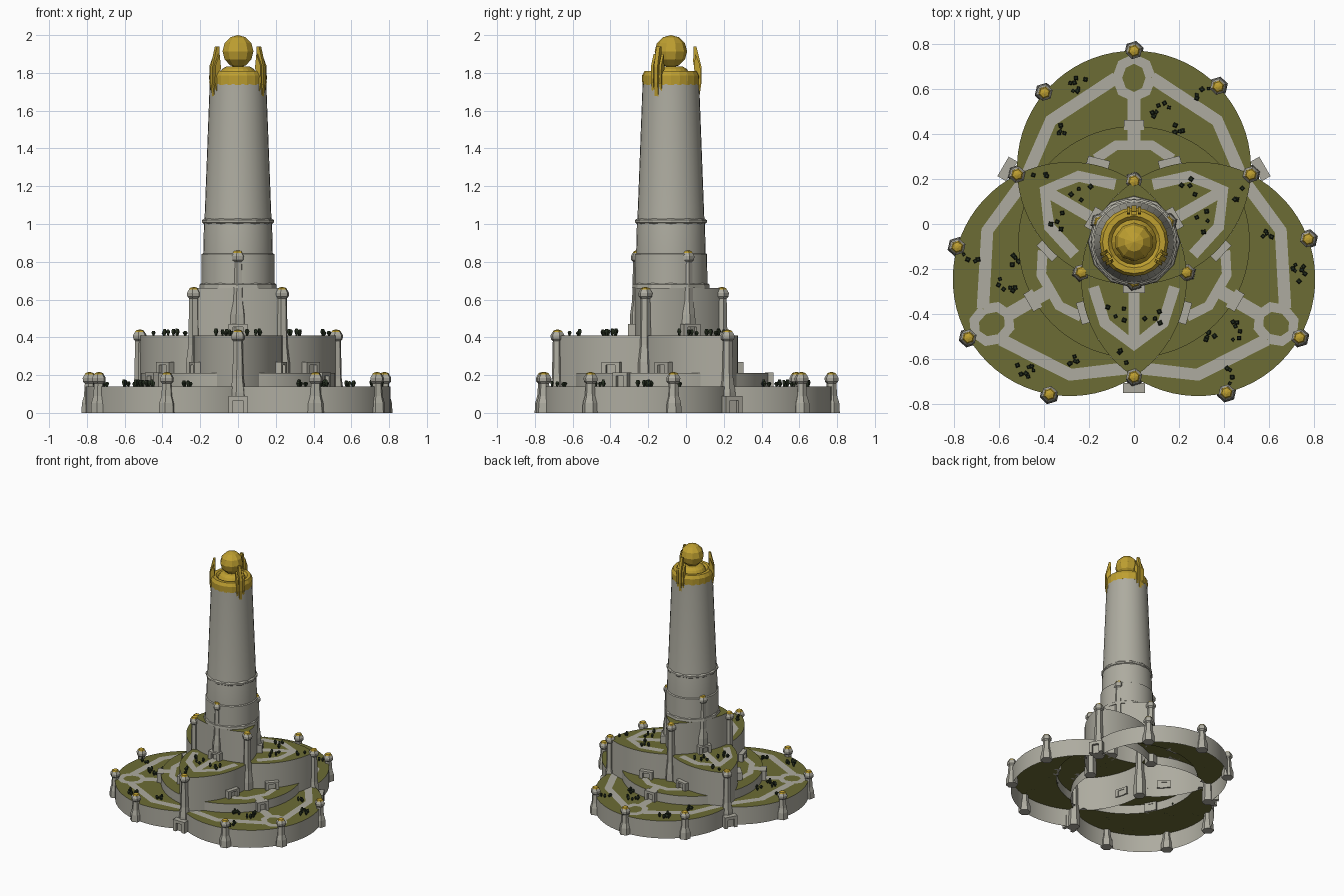
import bpy, bmesh, math, random
from mathutils import Vector, Matrix

if "Cube" in bpy.data.objects:
    bpy.data.objects.remove(bpy.data.objects["Cube"])
random.seed(4)

D, R, STEP = 0.33, 0.52, 0.515            # lobe offset, lobe radius, step radius
CEN = Matrix.Translation((0, -0.08, 0))   # axis of the threefold plan


def material(name, col):
    m = bpy.data.materials.new(name)
    m.diffuse_color = (*col, 1)
    m.use_nodes = True
    m.node_tree.nodes["Principled BSDF"].inputs["Base Color"].default_value = m.diffuse_color
    return m


STONE = material("stone", (0.42, 0.41, 0.35))
GRASS = material("grass", (0.15, 0.15, 0.035))
GOLD = material("gold", (0.52, 0.35, 0.03))
LEAF = material("leaf", (0.02, 0.03, 0.015))


def build(name, parts, mat, rots=(0, 120, 240), smooth=False):
    """Join (verts, faces) parts, repeated at each rotation about the axis."""
    vs, fs = [], []
    for a in rots:
        M = CEN @ Matrix.Rotation(math.radians(a), 4, 'Z')
        for v, f in parts:
            o = len(vs)
            vs += [M @ Vector(p) for p in v]
            fs += [[i + o for i in q] for q in f]
    me = bpy.data.meshes.new(name)
    me.from_pydata(vs, [], fs)
    me.materials.append(mat)
    ob = bpy.data.objects.new(name, me)
    bpy.context.collection.objects.link(ob)
    if smooth:
        bpy.context.view_layer.objects.active = ob
        ob.select_set(True)
        bpy.ops.object.shade_smooth_by_angle(angle=math.radians(30))
        ob.select_set(False)
    return ob


def pol(deg, r):
    return Vector((r * math.cos(math.radians(deg)), r * math.sin(math.radians(deg))))


def arc(c, p, q, n=14):
    """Points on the circle around c from p to q, the short way."""
    a, b = math.atan2(*(p - c).yx), math.atan2(*(q - c).yx)
    d = (b - a + math.pi) % (2 * math.pi) - math.pi
    r = (p - c).length
    return [c + r * Vector((math.cos(a + d * i / n), math.sin(a + d * i / n))) for i in range(n + 1)]


def sheet(pts, z):
    out = [p for i, p in enumerate(pts) if (p - pts[i - 1]).length > 1e-5]
    return [(p.x, p.y, z) for p in out], [list(range(len(out)))]


def wall(pts, z0, z1):
    n = len(pts)
    v = [(p.x, p.y, z) for z in (z0, z1) for p in pts]
    return v, [(i, i + 1, n + i + 1, n + i) for i in range(n - 1)]


def ribbon(pts, w, z):
    P = [Vector(p) for p in pts]
    v = []
    for i, p in enumerate(P):
        t = (P[min(i + 1, len(P) - 1)] - P[max(i - 1, 0)]).normalized() * w / 2
        v += [(p.x - t.y, p.y + t.x, z), (p.x + t.y, p.y - t.x, z)]
    return v, [(2 * i, 2 * i + 1, 2 * i + 3, 2 * i + 2) for i in range(len(P) - 1)]


def lathe(prof, n, at=(0, 0), turn=0.0):
    """Turned solid from (radius, z) pairs, bottom to top."""
    v = [(at[0] + r * math.cos(turn + 2 * math.pi * i / n), at[1] + r * math.sin(turn + 2 * math.pi * i / n), z)
         for r, z in prof for i in range(n)]
    f = [(k * n + i, k * n + (i + 1) % n, (k + 1) * n + (i + 1) % n, (k + 1) * n + i)
         for k in range(len(prof) - 1) for i in range(n)]
    return v, f + [list(range(n))[::-1], list(range(len(v) - n, len(v)))]


def box(c, s, M=Matrix()):
    v = [M @ Vector((c[0] + x * s[0] / 2, c[1] + y * s[1] / 2, c[2] + z * s[2] / 2))
         for x in (-1, 1) for y in (-1, 1) for z in (-1, 1)]
    return v, [(0, 1, 3, 2), (4, 6, 7, 5), (0, 4, 5, 1), (2, 3, 7, 6), (0, 2, 6, 4), (1, 5, 7, 3)]


# Plan geometry: three overlapping circles and their crossings
C = {a: pol(a, D) for a in (90, 210, 330)}
J = {a: pol(a, 0.6) for a in (30, 150)}
I = {a: pol(a, 0.27) for a in (90, 210, 330)}
R = (J[30] - C[90]).length
th = math.degrees(math.acos((STEP**2 + D**2 - R**2) / (2 * STEP * D)))
SR, SL = pol(th - 30, STEP), pol(210 - th, STEP)
top = Vector((0, D + R))
outer = arc(C[90], J[30], top, 18) + arc(C[90], top, J[150], 18)[1:]
step = arc(Vector((0, 0)), SR, SL, 20)
lens_a = arc(C[330], J[30], I[90], 18)
lens_b = arc(C[90], I[330], J[30], 18)
core = arc(C[210], I[330], I[90], 18)

# Terrace walls (open shells) and lawns
build("outer_wall", [wall(outer, 0, 0.14)], STONE, smooth=True)
build("step_wall", [wall(step, 0.14, 0.21)], STONE, smooth=True)
build("upper_terrace_wall", [wall(lens_a, 0.14, 0.41), wall(lens_b, 0.14, 0.41)], STONE, smooth=True)
build("core_wall", [wall(core, 0.41, 0.66)], STONE, smooth=True)
build("lower_lawn", [sheet(outer + arc(C[210], J[150], SL) + step[::-1] + arc(C[330], SR, J[30]), 0.14)], GRASS)
build("step_lawn", [sheet(step + arc(C[210], SL, I[90]) + arc(C[330], I[90], SR), 0.21)], GRASS)
build("upper_lawn", [sheet(lens_a + core[::-1] + lens_b, 0.41)], GRASS)
full = arc(C[210], I[330], I[90]) + arc(C[330], I[90], I[210]) + arc(C[90], I[210], I[330])
build("core_roof", [sheet(full, 0.66)], GRASS, rots=(0,))

# Paths
oct_ring = [(0.075 * math.cos(i * math.pi / 4), 0.73 + 0.085 * math.sin(i * math.pi / 4)) for i in range(9)]
build("lower_paths", [
    ribbon([(-.47, .31), (-.37, .54), (-.08, .73)], .055, .143),
    ribbon([(.08, .73), (.37, .54), (.47, .31)], .055, .143),
    ribbon(oct_ring, .045, .144), ribbon([(0, .66), (0, .52)], .06, .1435)], STONE)
build("step_paths", [ribbon([(-.17, .37), (-.08, .43), (.08, .43), (.17, .37)], .045, .213),
                     ribbon([(0, .5), (0, .42)], .06, .2135)], STONE)
build("upper_paths", [ribbon([(-.18, .2), (-.13, .36), (0, .46), (.13, .36), (.18, .2)], .05, .413),
                      ribbon([(0, .19), (0, .45)], .05, .4135)], STONE, rots=(60, 180, 300))


# Gateways: two jambs, a lintel and a recessed door
def gate(x, y, z, deg, w=.1, h=.06):
    M = Matrix.Translation((x, y, z)) @ Matrix.Rotation(math.radians(deg - 90), 4, 'Z')
    return [box((-w * .38, 0, h / 2), (w * .24, .045, h), M), box((w * .38, 0, h / 2), (w * .24, .045, h), M),
            box((0, 0, h * .87), (w * .6, .045, h * .26), M), box((0, -.008, h * .4), (w * .6, .02, h * .8), M)]


build("terrace_gates", gate(.16, .35, .21, 104) + gate(-.16, .35, .21, 76) + gate(0, .52, .14, 90, .09, .075), STONE)
build("junction_gates", gate(0, .65, 0, 90, .1, .09) + gate(0, .205, .41, 90, .1, .06), STONE, rots=(60, 180, 300))


# Posts: flared foot, slim shaft, faceted head with a gold cap
def post(name, spots, z0, z1, rots=(0, 120, 240)):
    h = z1 - z0
    prof = [(.045, z0), (.042, z0 + .25 * h), (.031, z0 + .42 * h), (.026, z1 - .055),
            (.036, z1 - .045), (.038, z1 - .025), (.028, z1 - .008)]
    build(name, [lathe(prof, 6, p, .3) for p in spots], STONE, rots)
    build(name + "_cap", [lathe([(.030, z1 - .012), (.022, z1 + .001), (.006, z1 + .006)], 6, p, .3) for p in spots],
          GOLD, rots)


post("outer_post", [C[90] + pol(a, R) for a in (44, 90, 140)], 0, .21)
post("junction_post", [J[30]], 0, .435)
post("inner_post", [I[90]], .14, .66)
post("tower_post", [pol(30, .175)], .41, .855)

# Tower shaft and its bands
build("tower", [lathe([(.193, .66), (.192, .84), (.184, .845), (.18, 1.01), (.177, 1.03), (.15, 1.74)], 32)],
      STONE, (0,), True)
build("tower_band", [lathe([(.18, 1.0), (.19, 1.008), (.19, 1.02), (.178, 1.03)], 12)], STONE, (0,))
build("tower_plinth", [lathe([(.205, .66), (.203, .68), (.19, .69)], 12)], STONE, (0,))

# Golden crown: collar, seat and low-poly orb
build("crown_collar", [lathe([(.151, 1.735), (.153, 1.785), (.14, 1.81), (.115, 1.81), (.1, 1.795), (.085, 1.82),
                              (.06, 1.835)], 20)], GOLD, (0,))
bpy.ops.mesh.primitive_uv_sphere_add(segments=10, ring_count=6, radius=.086, location=(0, -.08, 1.914))
orb = bpy.context.object
orb.name = "crown_orb"
orb.data.materials.append(GOLD)


# Crown fins: a tall blade flanked by two short claws
def blade(prof, t, x):
    n = len(prof)
    v = [(x + s * t / 2, r, z) for s in (-1, 1) for r, z in prof]
    return v, [list(range(n)), list(range(n, 2 * n))[::-1]] + \
        [(i, n + i, n + (i + 1) % n, (i + 1) % n) for i in range(n)]


tall = [(.145, 1.63), (.162, 1.75), (.162, 1.83), (.135, 1.94), (.12, 1.94), (.118, 1.86), (.13, 1.79)]
claw = [(.14, 1.67), (.158, 1.75), (.155, 1.84), (.13, 1.9), (.122, 1.83), (.13, 1.77)]
build("crown_fins", [blade(tall, .022, 0), blade(claw, .014, -.024), blade(claw, .014, .024)], GOLD)


# Shrubs scattered in small clumps
def shrubs(clumps, z):
    out = []
    for x, y, n in clumps:
        for _ in range(n):
            p = (x + random.uniform(-.04, .04), y + random.uniform(-.035, .035))
            h = random.uniform(.02, .038)
            out.append(lathe([(.005, z), (random.uniform(.009, .014), z + h * .6), (.007, z + h)], 4, p,
                             random.uniform(0, 3)))
    return out


build("lower_shrubs", shrubs([(-.25, .70, 7), (-.31, .49, 5), (.12, .59, 6), (.22, .52, 5), (.3, .66, 4)], .14), LEAF)
build("upper_shrubs", shrubs([(-.08, .33, 4), (.08, .32, 4), (.03, .51, 3)], .41), LEAF, rots=(60, 180, 300))
